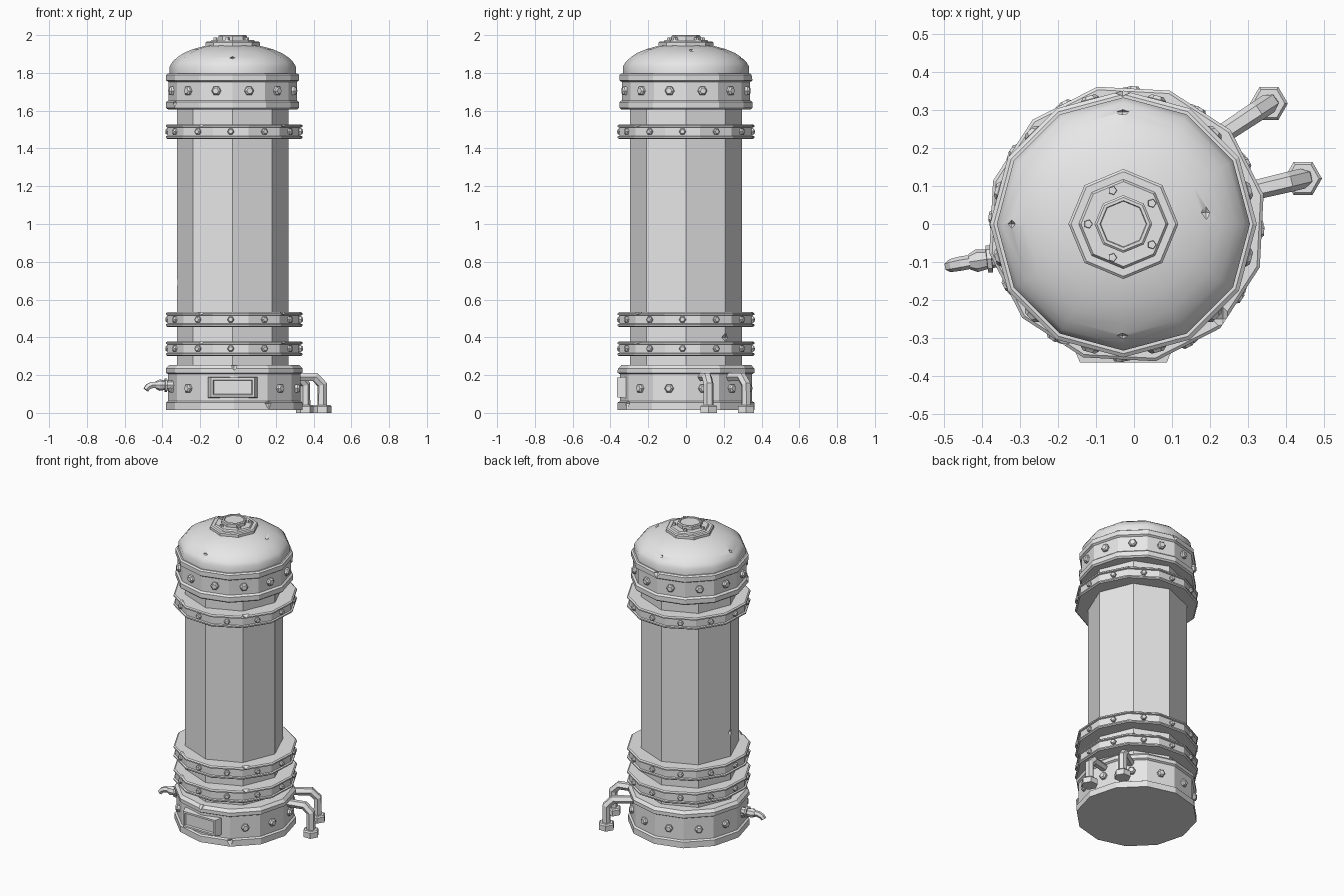
import bpy, bmesh
from math import cos, sin, pi, radians
from mathutils import Vector

if "Cube" in bpy.data.objects:
    bpy.data.objects.remove(bpy.data.objects["Cube"])

metal = bpy.data.materials.new("light_grey_metal")
metal.use_nodes = True
metal.diffuse_color = (0.8, 0.8, 0.8, 1)
metal.node_tree.nodes["Principled BSDF"].inputs["Base Color"].default_value = (0.8, 0.8, 0.8, 1)

BODY_X = -0.028   # axis of the vessel, collar and lid
BASE_X = -0.02    # axis of the base and clamp rings


def finish(name, bm):
    bmesh.ops.recalc_face_normals(bm, faces=bm.faces)
    mesh = bpy.data.meshes.new(name)
    bm.to_mesh(mesh)
    bm.free()
    mesh.materials.append(metal)
    obj = bpy.data.objects.new(name, mesh)
    bpy.context.collection.objects.link(obj)
    return obj


def loft(name, loops, closed=False):
    """Skin a list of equal loops; cap the ends, or join last to first."""
    bm = bmesh.new()
    rows = [[bm.verts.new(p) for p in loop] for loop in loops]
    n = len(rows[0])
    pairs = list(zip(rows, rows[1:]))
    if closed:
        pairs.append((rows[-1], rows[0]))
    else:
        bm.faces.new(rows[0])
        bm.faces.new(rows[-1])
    for a, b in pairs:
        for i in range(n):
            j = (i + 1) % n
            bm.faces.new((a[i], a[j], b[j], b[i]))
    return finish(name, bm)


def lathe(name, profile, sides, x, turn=0, closed=False):
    """Turn (radius, z) points around a vertical axis."""
    angles = [2 * pi * i / sides + radians(turn) for i in range(sides)]
    return loft(name, [[(x + r * cos(a), r * sin(a), z) for a in angles]
                       for r, z in profile], closed)


def tube(name, path, radii, sides=6):
    """Sweep a polygon along a path with a radius at each point."""
    pts = [Vector(p) for p in path]
    ends = (pts[-1] - pts[0]).normalized()
    side = ends.cross(Vector((0, 0, 1)))
    side = side.normalized() if side.length > 0.01 else Vector((1, 0, 0))
    loops = []
    for i, p in enumerate(pts):
        before = (p - pts[i - 1]).normalized() if i else Vector()
        after = (pts[i + 1] - p).normalized() if i < len(pts) - 1 else Vector()
        up = side.cross((before + after).normalized())
        loops.append([p + radii[i] * (side * cos(2 * pi * k / sides) + up * sin(2 * pi * k / sides))
                      for k in range(sides)])
    return loft(name, loops)


def bolts(name, x, z, apothem, first, size, height):
    """Twelve hex bolts, one in the middle of each facet."""
    for k in range(12):
        a = radians(first + 30 * k)
        out = Vector((cos(a), sin(a), 0))
        mid = Vector((x, 0, z))
        steps = (apothem - 0.01, apothem + height * 0.6, apothem + height)
        tube(f"{name}_{k + 1}", [mid + out * s for s in steps], (size, size, size * 0.65))


def chip(obj, spots):
    """Cut small diamond shaped dents: (position, half sizes)."""
    for pos, size in spots:
        bm = bmesh.new()
        bmesh.ops.create_cone(bm, segments=4, radius1=1, radius2=0, depth=1, cap_ends=False)
        for v in bm.verts:
            v.co.z += 0.5
        bmesh.ops.mirror(bm, geom=bm.verts[:] + bm.edges[:] + bm.faces[:], axis='Z', merge_dist=0.001)
        for v in bm.verts:
            v.co = Vector(pos) + Vector([c * s for c, s in zip(v.co, size)])
        cutter = finish("dent_cutter", bm)
        cutter.hide_render = True
        mod = obj.modifiers.new("dent", 'BOOLEAN')
        mod.operation = 'DIFFERENCE'
        mod.object = cutter
        bpy.context.view_layer.objects.active = obj
        bpy.ops.object.modifier_apply(modifier=mod.name)
        bpy.data.objects.remove(cutter)


# Octagonal vessel
vessel = lathe("vessel_body", [(0.296, 0.2), (0.296, 1.7)], 8, BODY_X)
chip(vessel, [((-0.328, 0, 0.69), (0.02, 0.02, 0.04)),
              ((0.18, 0.21, 0.4), (0.03, 0.03, 0.025))])

# Base with recessed band
base = lathe("base", [(0.362, 0.015), (0.362, 0.055), (0.35, 0.062), (0.35, 0.205),
                      (0.362, 0.212), (0.362, 0.235), (0.345, 0.253), (0.28, 0.253)], 12, BASE_X)
chip(base, [((-0.02, -0.36, 0.25), (0.03, 0.03, 0.025)),
            ((0.165, -0.315, 0.05), (0.025, 0.025, 0.035))])
bolts("base_bolt", BASE_X, 0.13, 0.338, 15, 0.024, 0.022)

# Clamp rings with two flanges each
for label, z in (("lower", 0.34), ("middle", 0.494), ("upper", 1.489)):
    outline = [(0.27, -0.039), (0.362, -0.039), (0.37, -0.033), (0.37, -0.025), (0.36, -0.022),
               (0.36, 0.022), (0.37, 0.025), (0.37, 0.033), (0.362, 0.039), (0.27, 0.039)]
    ring = lathe(label + "_clamp_ring", [(r, z + dz) for r, dz in outline], 12, BASE_X, 12, True)
    chip(ring, [((-0.2, -0.315, z + 0.039), (0.03, 0.03, 0.018)),
                ((0.235, -0.25, z + 0.039), (0.03, 0.03, 0.015))])
    bolts(label + "_ring_bolt", BASE_X, z, 0.347, 27, 0.018, 0.017)

# Collar below the dome
collar = lathe("collar", [(0.28, 1.606), (0.342, 1.606), (0.352, 1.615), (0.352, 1.645),
                          (0.34, 1.655), (0.34, 1.752), (0.352, 1.76), (0.352, 1.79),
                          (0.342, 1.797), (0.28, 1.797)], 12, BODY_X)
chip(collar, [((-0.34, -0.17, 1.64), (0.025, 0.025, 0.03)),
              ((-0.03, 0.352, 1.79), (0.03, 0.02, 0.03))])
bolts("collar_bolt", BODY_X, 1.705, 0.328, 15, 0.025, 0.022)

# Smooth dome with small dents
dome = lathe("dome", [(0.334, 1.79), (0.334, 1.834), (0.32, 1.857), (0.295, 1.882), (0.26, 1.905),
                      (0.21, 1.926), (0.15, 1.942), (0.08, 1.952)], 12, BODY_X)
chip(dome, [((-0.323, 0, 1.88), (0.024, 0.011, 0.015)),
            ((-0.03, 0.295, 1.88), (0.024, 0.011, 0.015)),
            ((-0.03, -0.295, 1.88), (0.016, 0.011, 0.015)),
            ((0.19, 0.03, 1.92), (0.018, 0.02, 0.012))])
bpy.ops.object.select_all(action='DESELECT')
dome.select_set(True)
bpy.context.view_layer.objects.active = dome
bpy.ops.object.shade_smooth_by_angle(angle=radians(35))

# Stepped octagonal lid with five bolts
lathe("lid", [(0.145, 1.93), (0.145, 1.96), (0.138, 1.966), (0.118, 1.966), (0.112, 1.975),
              (0.076, 1.975), (0.076, 1.995), (0.07, 2.0), (0.062, 2.0), (0.06, 1.994)], 8, BODY_X)
for k in range(5):
    a = pi + 2 * pi * k / 5
    x, y = BODY_X + 0.093 * cos(a), 0.093 * sin(a)
    tube(f"lid_bolt_{k + 1}", [(x, y, 1.965), (x, y, 1.988)], (0.013, 0.011), 5)

# Framed panel on the front of the base
panel = [(-0.3, 0.13, 0.055), (-0.328, 0.13, 0.055), (-0.365, 0.115, 0.052),
         (-0.365, 0.105, 0.04), (-0.355, 0.1, 0.036)]
loft("front_panel", [[(BODY_X + sx * w, y, 0.135 + sz * h)
                      for sx, sz in ((-1, -1), (1, -1), (1, 1), (-1, 1))] for y, w, h in panel])

# Bent drain pipes with hex feet
for label, start, end in (("rear", (0.2, 0.215), (0.356, 0.318)),
                          ("side", (0.27, 0.078), (0.446, 0.12))):
    s, e = Vector((*start, 0.19)), Vector((*end, 0.19))
    bend = e - (e - s).normalized() * 0.04
    drop = Vector((0, 0, -1))
    tube(label + "_pipe", [s, bend, e + drop * 0.04, e + drop * 0.16], (0.025, 0.027, 0.027, 0.027))
    tube(label + "_pipe_foot", [e + drop * 0.19, e + drop * 0.155, e + drop * 0.147],
         (0.05, 0.05, 0.042))

# Tap on the model's right side
tube("tap_flange", [(-0.33, -0.088, 0.147), (-0.375, -0.092, 0.147), (-0.376, -0.092, 0.147),
                    (-0.388, -0.093, 0.147), (-0.389, -0.093, 0.147), (-0.415, -0.097, 0.147),
                    (-0.435, -0.1, 0.147)],
     (0.024, 0.024, 0.036, 0.036, 0.026, 0.03, 0.02), 8)
tube("tap_spout", [(-0.42, -0.098, 0.15), (-0.455, -0.104, 0.148), (-0.476, -0.108, 0.138),
                   (-0.488, -0.111, 0.122)], (0.018, 0.019, 0.018, 0.016))
